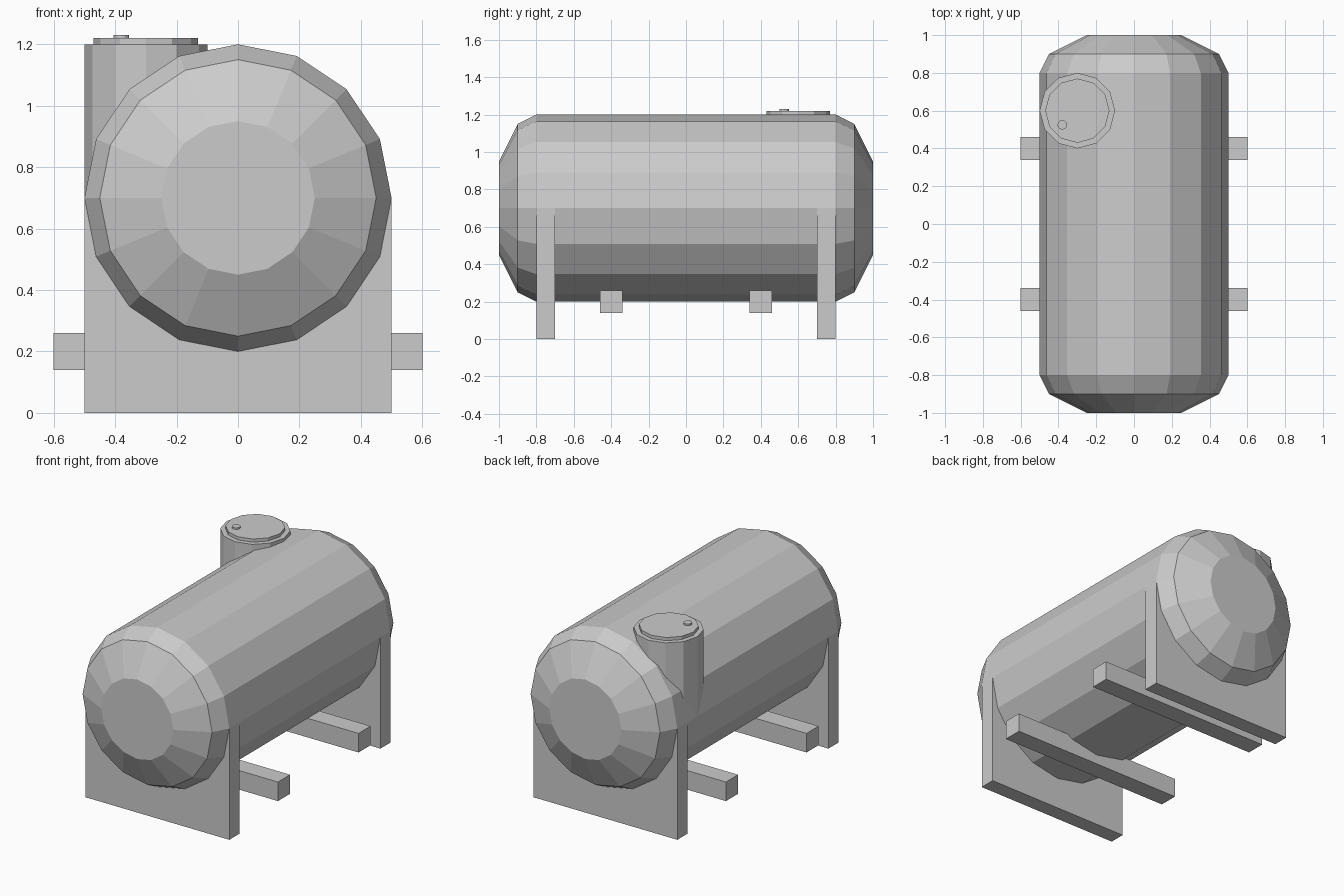
import bpy, bmesh, math

if "Cube" in bpy.data.objects:
    bpy.data.objects.remove(bpy.data.objects["Cube"])


def make_object(name, bm):
    bmesh.ops.recalc_face_normals(bm, faces=bm.faces[:])
    mesh = bpy.data.meshes.new(name)
    bm.to_mesh(mesh)
    bm.free()
    obj = bpy.data.objects.new(name, mesh)
    bpy.context.collection.objects.link(obj)
    return obj


def lathe(name, profile, sides, origin, along_y=False):
    """Closed solid of revolution from (radius, height) pairs."""
    bm = bmesh.new()
    rings = []
    for r, h in profile:
        ring = []
        for i in range(sides):
            a = 2 * math.pi * i / sides
            c, s = r * math.cos(a), r * math.sin(a)
            co = (c, h, s) if along_y else (c, s, h)
            ring.append(bm.verts.new([p + q for p, q in zip(co, origin)]))
        rings.append(ring)
    for lo, hi in zip(rings, rings[1:]):
        for i in range(sides):
            j = (i + 1) % sides
            bm.faces.new((lo[i], lo[j], hi[j], hi[i]))
    bm.faces.new(rings[0])
    bm.faces.new(rings[-1])
    return make_object(name, bm)


def box(name, size, centre):
    bm = bmesh.new()
    bmesh.ops.create_cube(bm, size=1)
    bmesh.ops.scale(bm, vec=size, verts=bm.verts)
    bmesh.ops.translate(bm, vec=centre, verts=bm.verts)
    return make_object(name, bm)


# Horizontal tank with stepped domed ends
end = [(0.25, -1.0), (0.45, -0.9), (0.5, -0.8)]
lathe("tank", end + [(r, -y) for r, y in reversed(end)], 16, (0, 0, 0.7), along_y=True)

# Support plates and cross beams, front and back
for side, sign in (("front", -1), ("back", 1)):
    box(side + "_support_plate", (1.0, 0.1, 0.7), (0, 0.75 * sign, 0.35))
    box(side + "_cross_beam", (1.2, 0.12, 0.12), (0, 0.4 * sign, 0.2))

# Access hatch: neck, lid and small knob
lathe("hatch_neck", [(0.2, 0.7), (0.2, 1.2)], 12, (-0.3, 0.6, 0))
lathe("hatch_lid", [(0.17, 1.2), (0.17, 1.22)], 12, (-0.3, 0.6, 0))
lathe("hatch_knob", [(0.025, 1.22), (0.025, 1.23)], 12, (-0.38, 0.525, 0))
